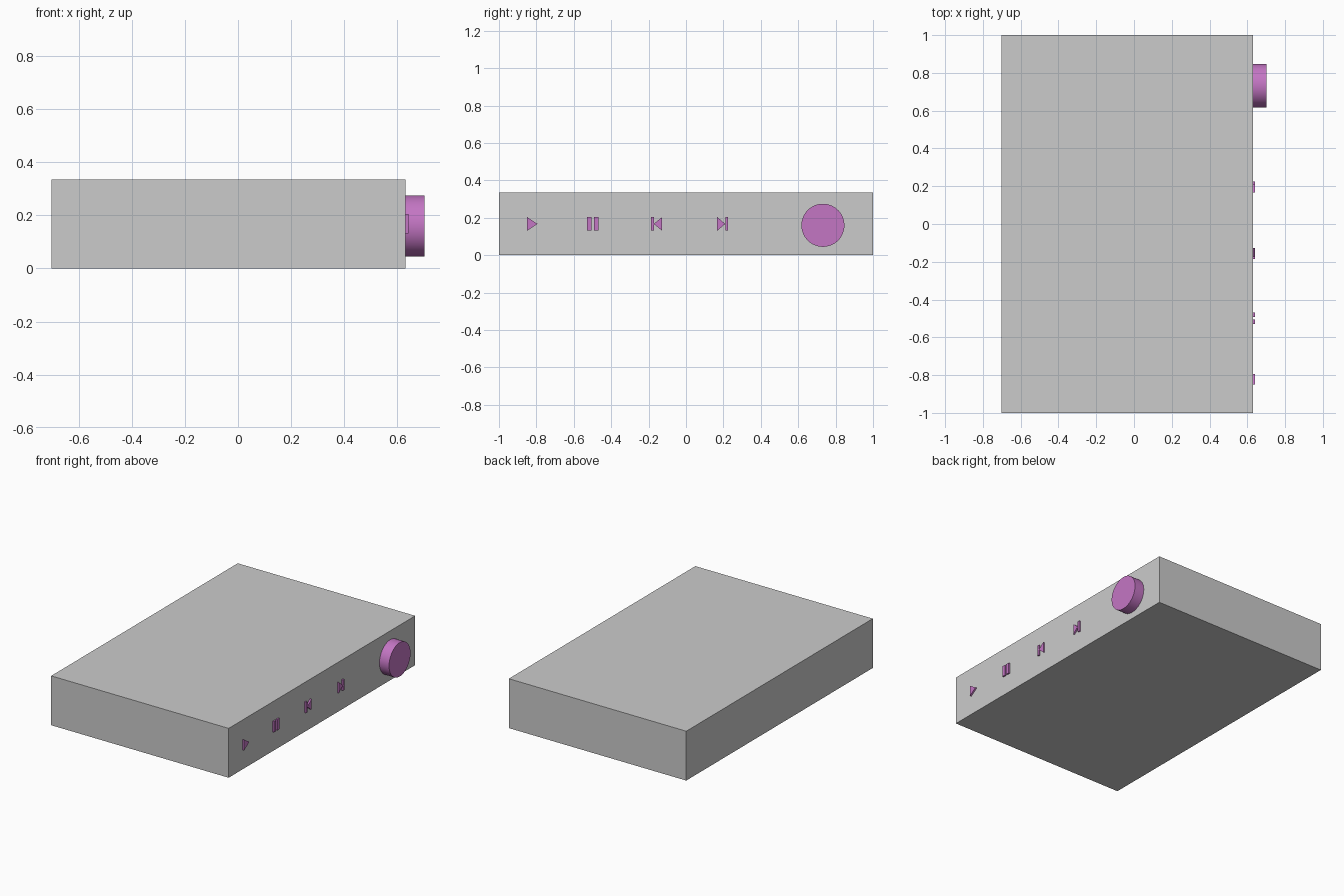
import bpy, bmesh, math

if "Cube" in bpy.data.objects:
    bpy.data.objects.remove(bpy.data.objects["Cube"])

SIDE = 0.63            # x of the control face
Z0, Z1 = 0.131, 0.204  # icon bottom and top
ZM = (Z0 + Z1) / 2

purple = bpy.data.materials.new("purple")
purple.diffuse_color = (0.55, 0.18, 0.55, 1)
purple.use_nodes = True
purple.node_tree.nodes["Principled BSDF"].inputs["Base Color"].default_value = purple.diffuse_color


def prism(name, outlines, x0, x1, mat=None):
    """Extrude closed (y, z) outlines along x into one object."""
    bm = bmesh.new()
    for pts in outlines:
        face = bm.faces.new([bm.verts.new((x0, y, z)) for y, z in pts])
        new = bmesh.ops.extrude_face_region(bm, geom=[face])["geom"]
        verts = [v for v in new if isinstance(v, bmesh.types.BMVert)]
        bmesh.ops.translate(bm, verts=verts, vec=(x1 - x0, 0, 0))
    bmesh.ops.recalc_face_normals(bm, faces=bm.faces)
    me = bpy.data.meshes.new(name)
    bm.to_mesh(me)
    bm.free()
    ob = bpy.data.objects.new(name, me)
    bpy.context.collection.objects.link(ob)
    if mat:
        me.materials.append(mat)
    return ob


def bar(y0, y1, z0=Z0, z1=Z1):
    return [(y0, z0), (y1, z0), (y1, z1), (y0, z1)]


def arrow(base, tip):
    return [(base, Z0), (tip, ZM), (base, Z1)]


# Case
prism("case", [bar(-1, 1, 0, 0.335)], -0.702, SIDE)

# Raised control icons
icons = {
    "play_icon": [arrow(-0.85, -0.794)],
    "pause_icon": [bar(-0.53, -0.506), bar(-0.493, -0.469)],
    "previous_icon": [bar(-0.186, -0.172), arrow(-0.128, -0.172)],
    "next_icon": [arrow(0.167, 0.21), bar(0.21, 0.225)],
}
for name, outlines in icons.items():
    prism(name, outlines, SIDE - 0.01, SIDE + 0.011, purple)

# Round knob
bpy.ops.mesh.primitive_cylinder_add(
    vertices=64, radius=0.115, depth=0.082,
    location=(0.661, 0.732, 0.16), rotation=(0, math.pi / 2, 0))
knob = bpy.context.object
knob.name = "knob"
knob.data.materials.append(purple)
bpy.ops.object.shade_smooth_by_angle()
